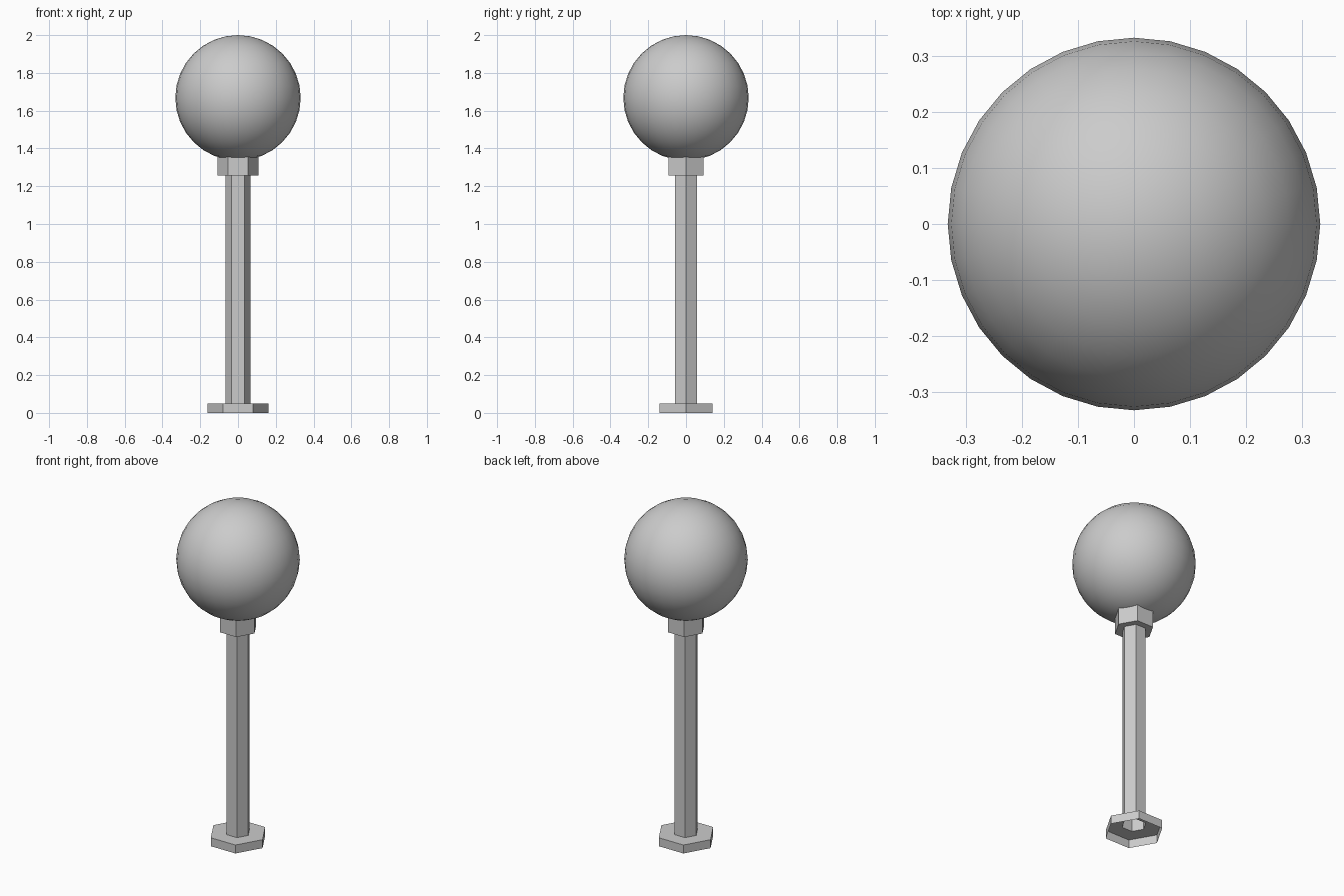
import bpy
import bmesh
from math import cos, sin, tau

if "Cube" in bpy.data.objects:
    bpy.data.objects.remove(bpy.data.objects["Cube"])

SIDES = 6


def finish(name, bm, smooth=False):
    mesh = bpy.data.meshes.new(name)
    bmesh.ops.recalc_face_normals(bm, faces=bm.faces)
    for f in bm.faces:
        f.smooth = smooth
    bm.to_mesh(mesh)
    bm.free()
    obj = bpy.data.objects.new(name, mesh)
    bpy.context.collection.objects.link(obj)
    return obj


# Hollow six-sided post: open foot, shaft and collar in one stepped profile
profile = [(0.161, 0.0), (0.161, 0.05), (0.067, 0.05),
           (0.067, 1.257), (0.108, 1.257), (0.108, 1.36)]
bm = bmesh.new()
rings = [[bm.verts.new((r * cos(tau * i / SIDES), r * sin(tau * i / SIDES), z))
          for i in range(SIDES)] for r, z in profile]
for low, high in zip(rings, rings[1:]):
    for i in range(SIDES):
        j = (i + 1) % SIDES
        bm.faces.new((low[i], low[j], high[j], high[i]))
# an open surface: make sure the normals point away from the axis
post = finish("lamp_post", bm)
if post.data.polygons[0].normal.dot(post.data.polygons[0].center) < 0:
    post.data.flip_normals()

# Round globe resting in the collar
bm = bmesh.new()
bmesh.ops.create_uvsphere(bm, u_segments=32, v_segments=16, radius=0.332)
globe = finish("lamp_globe", bm, smooth=True)
globe.location.z = 2.0 - 0.332
